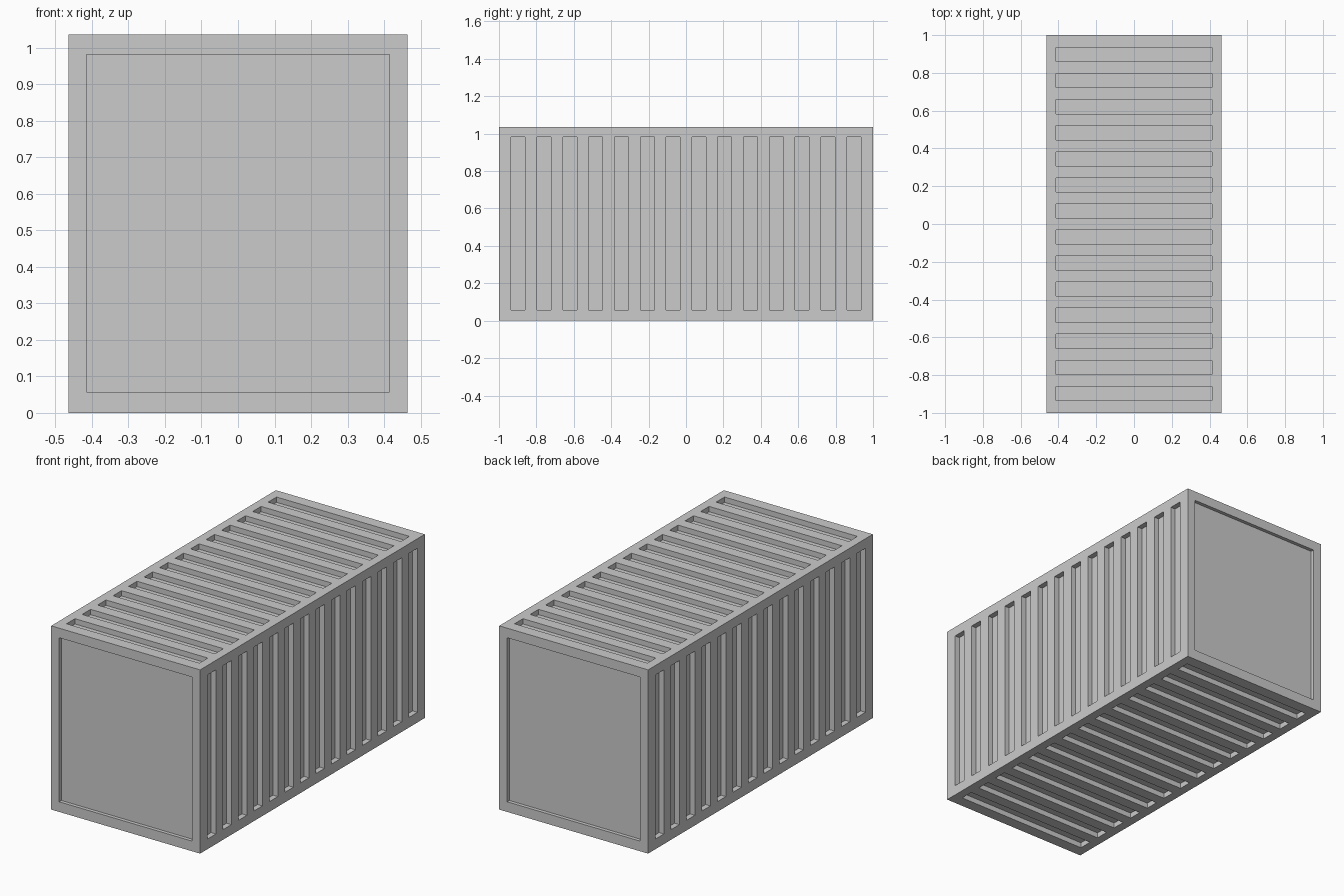
import bpy, bmesh
from mathutils import Vector, Matrix

if "Cube" in bpy.data.objects:
    bpy.data.objects.remove(bpy.data.objects["Cube"])

W, L, H = 0.464, 1.0, 1.035        # half width, half length, height
RIM = 0.05                         # frame width around the panels
IX, Z0, Z1 = 0.414, 0.057, 0.981   # panel limits
COUNT, GROOVE, END = 14, 0.075, 0.897
RIB_DEPTH, DOOR_DEPTH = 0.03, 0.02

# Solid box
bm = bmesh.new()
bmesh.ops.create_cube(bm, size=1)
bmesh.ops.transform(bm, verts=bm.verts, matrix=Matrix.Translation((0, 0, H / 2)) @ Matrix.Diagonal((2 * W, 2 * L, H, 1)))


def cut(axis, pos):
    co, no = Vector((0, 0, 0)), Vector((0, 0, 0))
    co[axis], no[axis] = pos, 1
    bmesh.ops.bisect_plane(bm, geom=bm.verts[:] + bm.edges[:] + bm.faces[:], plane_co=co, plane_no=no)


# Score the outlines of the grooves and end panels
centres = [-END + i * 2 * END / (COUNT - 1) for i in range(COUNT)]
for x in (-IX, IX):
    cut(0, x)
for z in (Z0, Z1):
    cut(2, z)
for y in centres:
    cut(1, y - GROOVE / 2)
    cut(1, y + GROOVE / 2)


def recess_depth(face):
    c, n = face.calc_center_median(), face.normal
    in_x, in_z = abs(c.x) < IX, Z0 < c.z < Z1
    if abs(n.y) > 0.5:
        return DOOR_DEPTH if in_x and in_z else 0
    in_groove = any(abs(c.y - y) < GROOVE / 2 for y in centres)
    inside = in_z if abs(n.x) > 0.5 else in_x
    return RIB_DEPTH if in_groove and inside else 0


# Sink the grooves and end panels inward
bm.normal_update()
jobs = [(f, recess_depth(f), f.normal.copy()) for f in bm.faces]
for face, depth, normal in jobs:
    if depth:
        new = bmesh.ops.extrude_discrete_faces(bm, faces=[face])["faces"][0]
        bmesh.ops.translate(bm, verts=new.verts, vec=-normal * depth)
bmesh.ops.recalc_face_normals(bm, faces=bm.faces)

mesh = bpy.data.meshes.new("cargo_container")
bm.to_mesh(mesh)
bm.free()
obj = bpy.data.objects.new("cargo_container", mesh)
bpy.context.collection.objects.link(obj)
